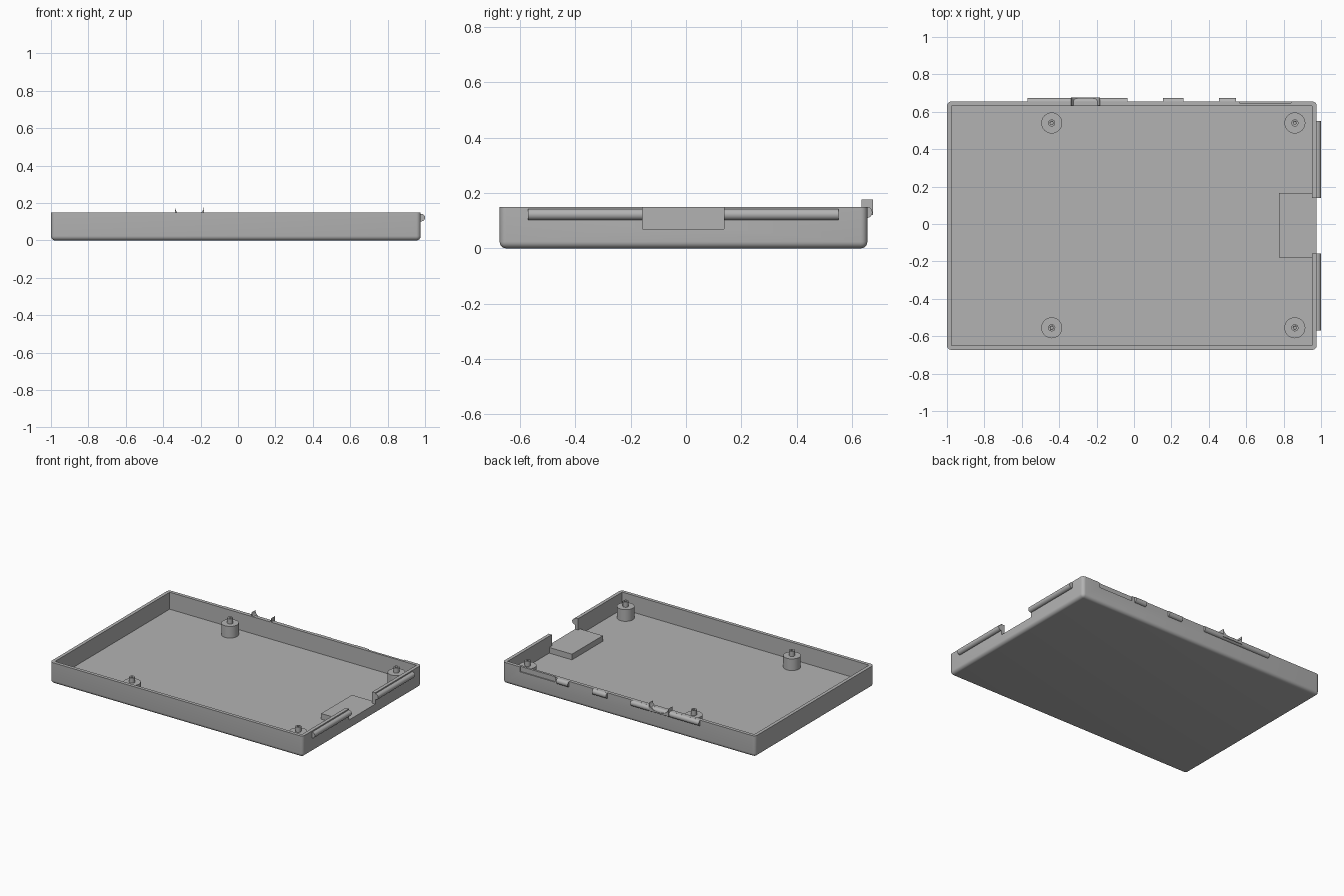
import bpy, bmesh, math
from mathutils import Matrix, Vector

if "Cube" in bpy.data.objects:
    bpy.data.objects.remove(bpy.data.objects["Cube"], do_unlink=True)

GREY = (0.45, 0.45, 0.45, 1)
grey = bpy.data.materials.new("plain_grey")
grey.use_nodes = True
grey.diffuse_color = GREY
grey.node_tree.nodes["Principled BSDF"].inputs["Base Color"].default_value = GREY


def finish(bm, name, smooth=False):
    bmesh.ops.recalc_face_normals(bm, faces=bm.faces)
    mesh = bpy.data.meshes.new(name)
    bm.to_mesh(mesh)
    bm.free()
    mesh.materials.append(grey)
    ob = bpy.data.objects.new(name, mesh)
    bpy.context.collection.objects.link(ob)
    if smooth:
        activate(ob)
        bpy.ops.object.shade_smooth_by_angle(angle=math.radians(35))
    return ob


def activate(ob):
    bpy.ops.object.select_all(action="DESELECT")
    ob.select_set(True)
    bpy.context.view_layer.objects.active = ob


def box_bm(lo, hi):
    bm = bmesh.new()
    lo, hi = Vector(lo), Vector(hi)
    size = Matrix.Diagonal((*(hi - lo), 1))
    bmesh.ops.create_cube(bm, size=1, matrix=Matrix.Translation((lo + hi) / 2) @ size)
    return bm


def box(name, lo, hi):
    return finish(box_bm(lo, hi), name)


def rod(name, start, end, radius):
    start, end = Vector(start), Vector(end)
    bm = bmesh.new()
    turn = (end - start).to_track_quat("Z", "Y").to_matrix().to_4x4()
    bmesh.ops.create_cone(bm, cap_ends=True, segments=32, radius1=radius, radius2=radius,
                          depth=(end - start).length,
                          matrix=Matrix.Translation((start + end) / 2) @ turn)
    return finish(bm, name, True)


def cut(target, cutter):
    mod = target.modifiers.new("cut", "BOOLEAN")
    mod.operation, mod.solver, mod.object = "DIFFERENCE", "EXACT", cutter
    activate(target)
    bpy.ops.object.modifier_apply(modifier=mod.name)
    bpy.data.objects.remove(cutter, do_unlink=True)


# Tray shell with rounded upright corners and rounded bottom rim
X0, X1, Y0, Y1, TOP = -1.0, 0.977, -0.673, 0.655, 0.15
WALL, FLOOR, ROUND = 0.024, 0.03, 0.024
bm = box_bm((X0, Y0, 0), (X1, Y1, TOP))
edges = [e for e in bm.edges
         if abs(e.verts[0].co.z - e.verts[1].co.z) > 0.1
         or max(v.co.z for v in e.verts) < 0.01]
bmesh.ops.bevel(bm, geom=edges, offset=ROUND, segments=6, profile=0.5, affect="EDGES")
tray = finish(bm, "tray_shell")
cut(tray, box("cavity_cutter", (X0 + WALL, Y0 + WALL, FLOOR),
              (X1 - WALL, Y1 - WALL, 0.3)))

# Side opening and shallow recess on the rear wall
cut(tray, box("opening_cutter", (0.9, -0.157, 0.07), (1.1, 0.138, 0.3)))
cut(tray, box("recess_cutter", (0.565, Y1 - 0.008, 0.115), (0.84, 0.8, 0.3)))
activate(tray)
bpy.ops.object.shade_smooth_by_angle(angle=math.radians(35))

# Raised platform behind the side opening
box("platform", (0.775, -0.178, FLOOR - 0.005), (X1 - WALL + 0.002, 0.166, 0.07))

# Standoffs with a hollow locating pin
for x, side in ((-0.44, "right"), (0.86, "left")):
    for y, end in ((-0.555, "front"), (0.54, "rear")):
        label = f"{end}_{side}"
        rod(f"standoff_{label}", (x, y, FLOOR - 0.005), (x, y, 0.112), 0.056)
        pin = rod(f"pin_{label}", (x, y, 0.105), (x, y, 0.148), 0.019)
        cut(pin, rod("bore_cutter", (x, y, 0.12), (x, y, 0.2), 0.008))

# Snap ridges along the side and rear walls
for name, y0, y1 in (("front", -0.57, -0.157), ("rear", 0.138, 0.55)):
    rod(f"side_ridge_{name}", (0.98, y0, 0.122), (0.98, y1, 0.122), 0.02)
for name, x0, x1 in (("long", -0.57, -0.035), ("middle", 0.155, 0.265),
                     ("short", 0.455, 0.545)):
    rod(f"rear_ridge_{name}", (x0, 0.653, 0.13), (x1, 0.653, 0.13), 0.02)

# Rear finger cradle with a scooped top
CX, HALF, TIP, SAG = -0.26, 0.077, 0.177, 0.05
profile = [(CX - HALF, 0.12), (CX + HALF, 0.12)]
for i in range(13):
    t = math.pi * i / 12
    profile.append((CX + HALF * math.cos(t), TIP - SAG * math.sin(t)))
bm = bmesh.new()
face = bm.faces.new([bm.verts.new((x, 0.633, z)) for x, z in profile])
extruded = bmesh.ops.extrude_face_region(bm, geom=[face])["geom"]
bmesh.ops.translate(bm, vec=(0, 0.042, 0),
                    verts=[g for g in extruded if isinstance(g, bmesh.types.BMVert)])
cradle = finish(bm, "finger_cradle", True)
